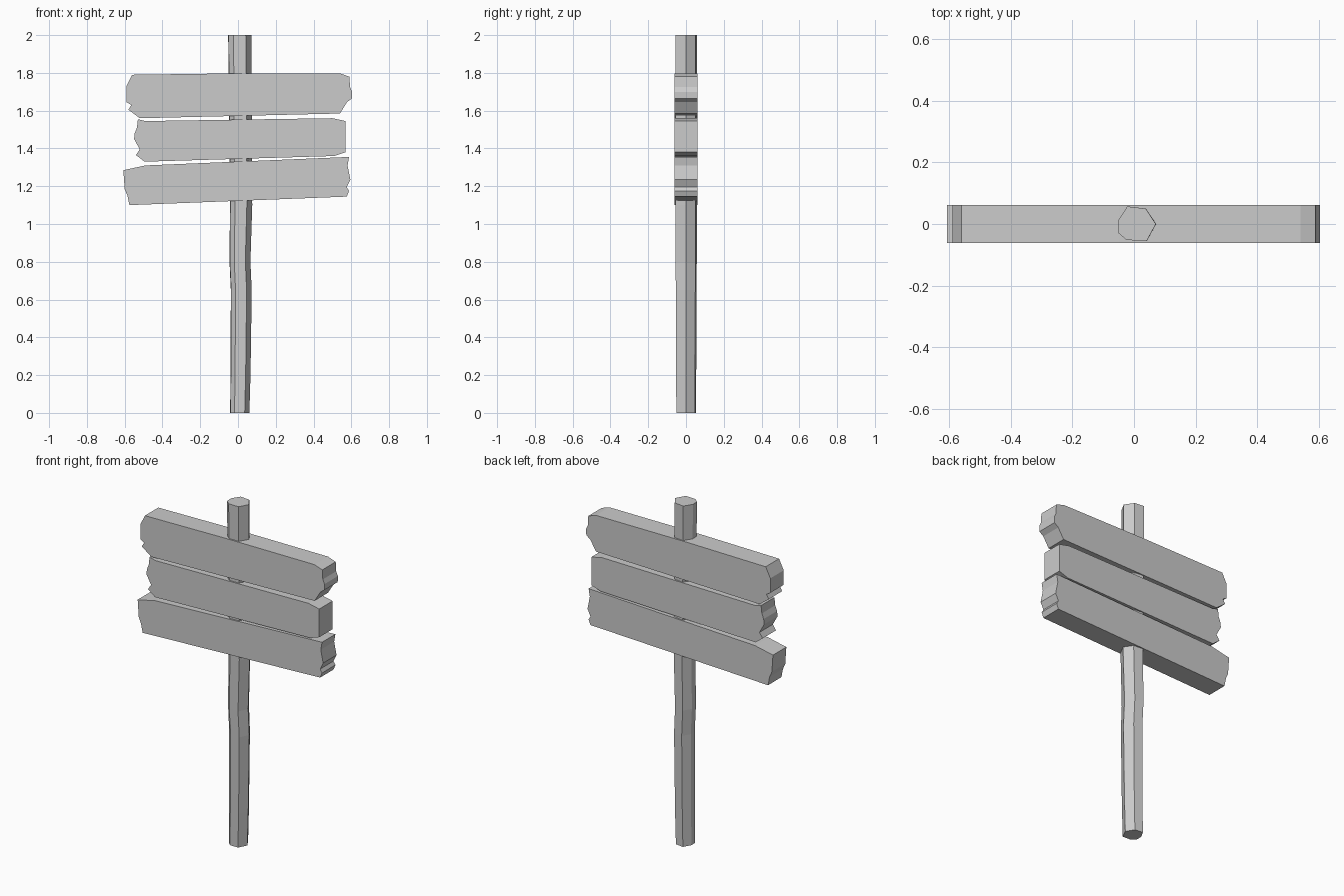
import bpy
import bmesh

if "Cube" in bpy.data.objects:
    bpy.data.objects.remove(bpy.data.objects["Cube"])


def finish(name, bm):
    bmesh.ops.recalc_face_normals(bm, faces=bm.faces[:])
    mesh = bpy.data.meshes.new(name)
    bm.to_mesh(mesh)
    bm.free()
    obj = bpy.data.objects.new(name, mesh)
    bpy.context.collection.objects.link(obj)
    return obj


def loft(name, rings):
    """Skin a stack of equal-sized point rings and cap both ends."""
    bm = bmesh.new()
    loops = [[bm.verts.new(p) for p in ring] for ring in rings]
    n = len(loops[0])
    for a, b in zip(loops, loops[1:]):
        for i in range(n):
            j = (i + 1) % n
            bm.faces.new((a[i], a[j], b[j], b[i]))
    bm.faces.new(loops[0])
    bm.faces.new(loops[-1])
    return finish(name, bm)


# Post: irregular seven-sided section, slightly bent along its height
section = [(-.06, .01), (-.03, .057), (.03, .05), (.063, 0),
           (.033, -.055), (-.032, -.052), (-.058, -.03)]
# (z, x shift, x scale, y scale)
stations = [(0, .008, .83, .93), (.2, .012, .86, .95), (.65, .016, .9, .98),
            (.8, .009, .9, 1.0), (1.1, .015, .96, 1.0), (2, .008, 1, 1)]
loft("post", [[(x * sx + dx, y * sy, z) for x, y in section]
              for z, dx, sx, sy in stations])

# Planks: ragged front outlines (x, z) extruded through the depth
planks = {
    "top_plank": [(-.56, 1.79), (-.05, 1.797), (.54, 1.797), (.59, 1.78), (.593, 1.725),
                  (.604, 1.70), (.603, 1.665), (.577, 1.645), (.54, 1.585),
                  (-.52, 1.56), (-.58, 1.605), (-.565, 1.63), (-.59, 1.645),
                  (-.59, 1.73)],
    "middle_plank": [(-.53, 1.555), (-.49, 1.545), (.50, 1.56), (.57, 1.545),
                     (.57, 1.38), (.51, 1.36), (-.495, 1.33), (-.54, 1.365),
                     (-.52, 1.395), (-.55, 1.45), (-.547, 1.48), (-.535, 1.51)],
    "bottom_plank": [(-.607, 1.285), (-.49, 1.31), (.588, 1.355), (.58, 1.31),
                     (.595, 1.235), (.576, 1.195), (.588, 1.175), (.576, 1.145),
                     (-.575, 1.10), (-.585, 1.15), (-.6, 1.185)],
}
for name, outline in planks.items():
    loft(name, [[(x, y, z) for x, z in outline] for y in (-.062, .062)])
